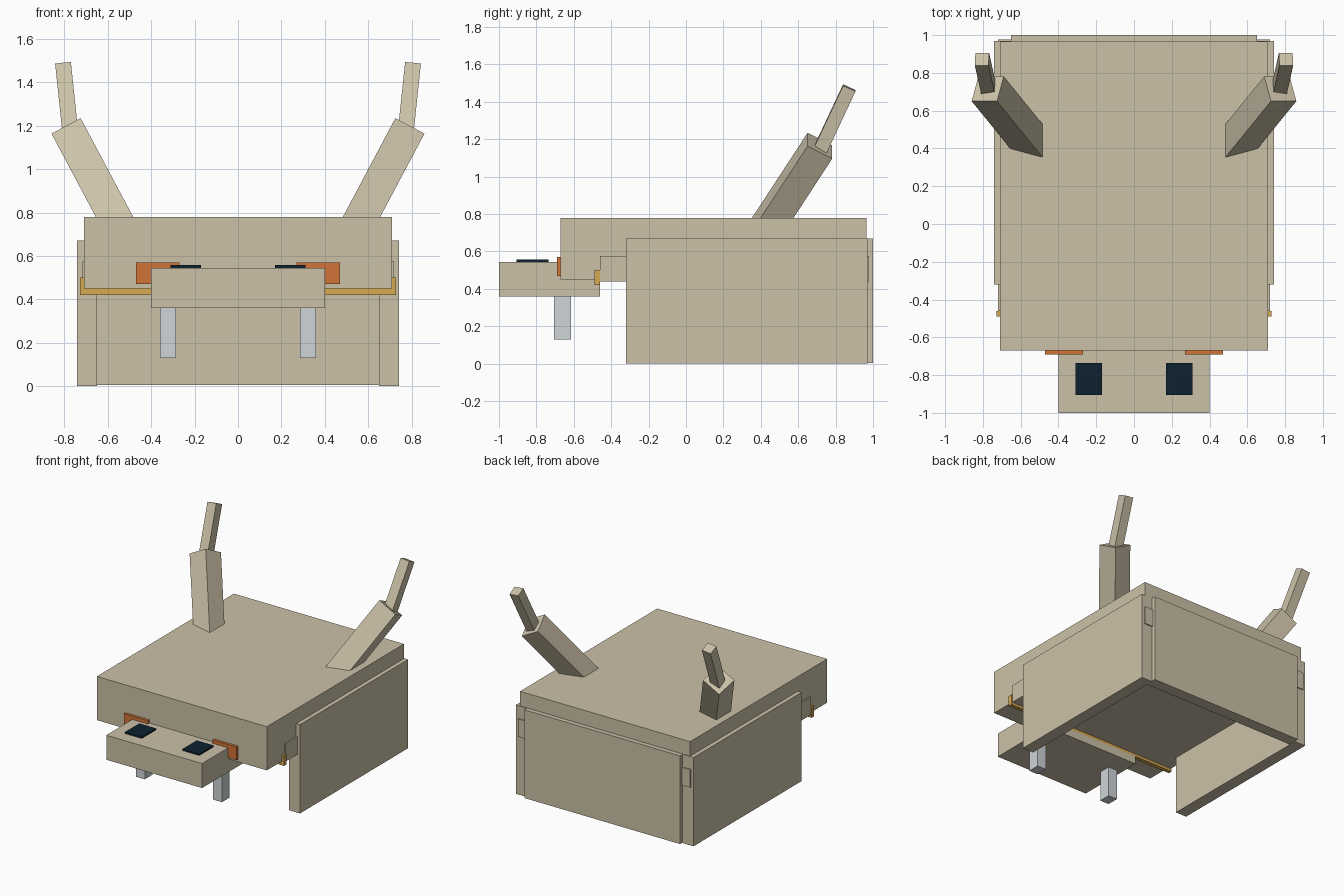
import bpy
import bmesh
import math
from mathutils import Euler, Matrix, Vector

if "Cube" in bpy.data.objects:
    bpy.data.objects.remove(bpy.data.objects["Cube"])


def material(name, rgb):
    m = bpy.data.materials.new(name)
    m.diffuse_color = (*rgb, 1)
    m.use_nodes = True
    m.node_tree.nodes["Principled BSDF"].inputs["Base Color"].default_value = m.diffuse_color
    return m


BEIGE = material("beige", (0.60, 0.535, 0.39))
ORANGE = material("orange", (0.64, 0.175, 0.04))
GOLD = material("gold", (0.68, 0.40, 0.085))
GREY = material("pale_grey", (0.62, 0.66, 0.68))
NAVY = material("dark_navy", (0.004, 0.016, 0.030))


def add_box(name, mat, size, matrix):
    """Cube scaled to size and placed by matrix."""
    bm = bmesh.new()
    bmesh.ops.create_cube(bm, size=1)
    bm.transform(matrix @ Matrix.Diagonal((*size, 1)))
    mesh = bpy.data.meshes.new(name)
    bm.to_mesh(mesh)
    bm.free()
    mesh.materials.append(mat)
    ob = bpy.data.objects.new(name, mesh)
    bpy.context.collection.objects.link(ob)
    return ob


def block(name, mat, x, y, z):
    """Axis-aligned box from (min, max) ranges."""
    lo, hi = Vector((x[0], y[0], z[0])), Vector((x[1], y[1], z[1]))
    return add_box(name, mat, hi - lo, Matrix.Translation((lo + hi) / 2))


def pair(name, mat, x, y, z):
    """The same box on the left and the right."""
    block(name + "_right", mat, x, y, z)
    block(name + "_left", mat, (-x[1], -x[0]), y, z)


def bar_pair(name, mat, top, width, length, back, out):
    """Square bars hanging from their top centre, tilted back and outward."""
    for side, s in (("right", 1), ("left", -1)):
        rot = Euler((math.radians(-back), math.radians(out * s), 0)).to_matrix().to_4x4()
        place = Matrix.Translation((top[0] * s, top[1], top[2]))
        drop = Matrix.Translation((0, 0, -length / 2))
        add_box(f"{name}_{side}", mat, (width, width, length), place @ rot @ drop)


# Main body and the plate below it
block("body", BEIGE, (-0.71, 0.71), (-0.67, 0.965), (0.45, 0.78))
block("under_plate", BEIGE, (-0.72, 0.72), (-0.46, 0.978), (0.44, 0.575))
block("front_trim", GOLD, (-0.728, 0.728), (-0.49, -0.46), (0.42, 0.50))

# Skirt walls
pair("side_wall", BEIGE, (0.65, 0.742), (-0.32, 0.97), (0.0, 0.67))
block("back_wall", BEIGE, (-0.65, 0.65), (0.91, 1.0), (0.004, 0.67))

# Head with eyes, cheeks and teeth
block("head", BEIGE, (-0.40, 0.40), (-1.0, -0.46), (0.36, 0.545))
pair("eye", NAVY, (0.17, 0.31), (-0.905, -0.735), (0.545, 0.557))
pair("cheek", ORANGE, (0.27, 0.47), (-0.69, -0.67), (0.47, 0.57))
pair("tooth", GREY, (0.285, 0.36), (-0.705, -0.615), (0.13, 0.36))

# Two-part horns
bar_pair("horn_base", BEIGE, (0.7745, 0.716, 1.1655), 0.152, 0.62, 30, 28)
bar_pair("horn_tip", BEIGE, (0.805, 0.873, 1.475), 0.073, 0.385, 25, 6)
